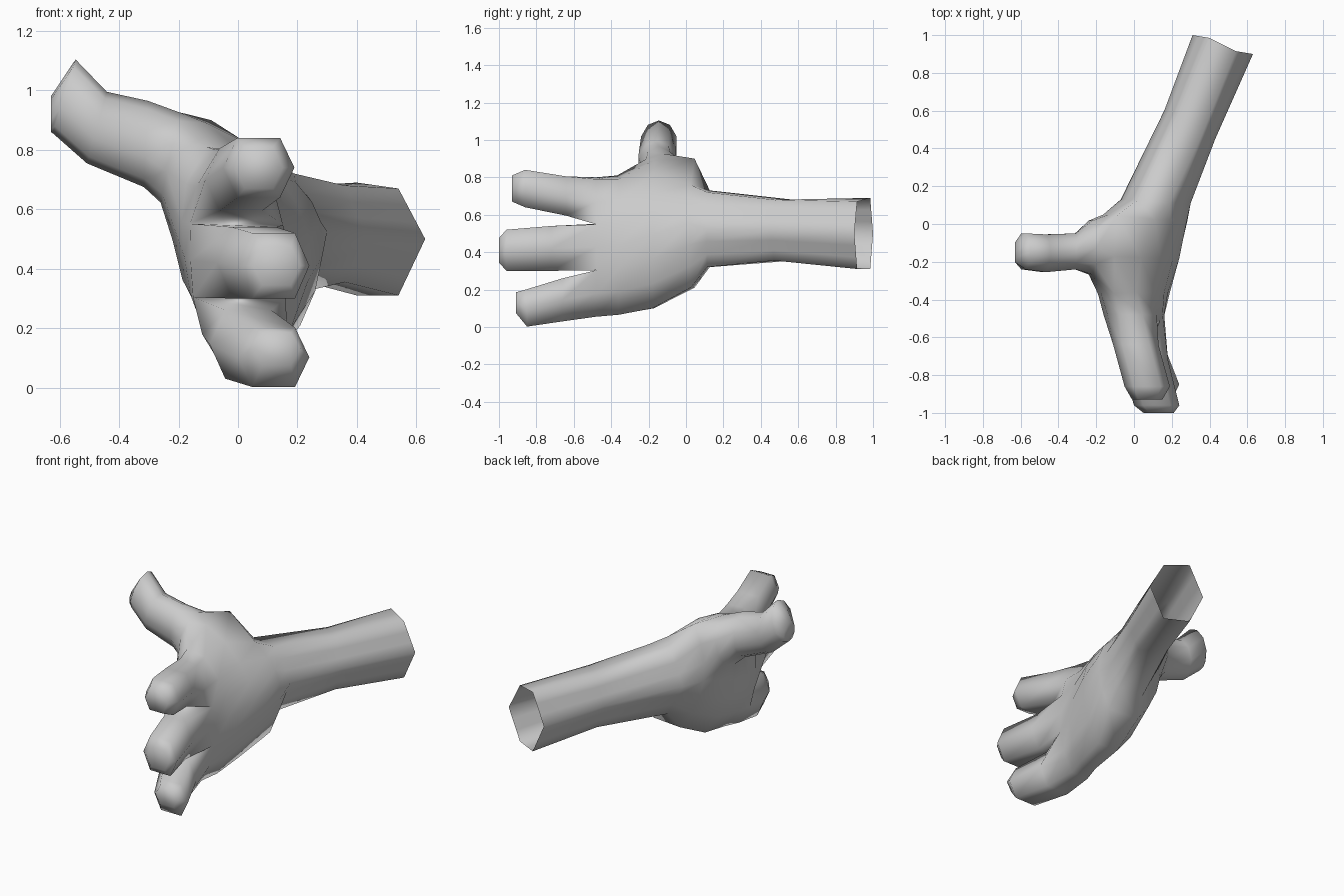
import bpy, bmesh, math
from mathutils import Vector

cube = bpy.data.objects.get("Cube")
if cube:
    bpy.data.objects.remove(cube, do_unlink=True)

bm = bmesh.new()


def loft(a, b):
    """Join two rings of equal length with quads."""
    n = len(a)
    for i in range(n):
        bm.faces.new((a[i], a[(i + 1) % n], b[(i + 1) % n], b[i]))


def arm_ring(y_l, y_r, x_l, x_r, lo, hi, inset, lean, drop, power):
    """Outline with seven points up each side, leaning towards the thumb
    and dropping on the upper back of the hand."""
    def side(x, y, sign, k, fall):
        t = k / 6
        corner = (abs(t - 0.5) * 2) ** power
        px = x + sign * inset * corner - lean * (t - 0.5)
        py = y + ((y_l + y_r) / 2 - y) * corner * 0.3
        pz = lo + (hi - lo) * t - fall * max(0, 2 * t - 1)
        return bm.verts.new((px, py, pz))
    left = [side(x_l, y_l, 1, k, 0) for k in range(7)]
    right = [side(x_r, y_r, -1, k, drop) for k in range(7)]
    return left, right


# Forearm, wrist and palm: one tube running forward to the finger webs
sections = [
    (1.00, 0.90, 0.31, 0.63, 0.31, 0.69, 0.09, 0.0, 0.02, 1),
    (0.60, 0.45, 0.16, 0.43, 0.355, 0.68, 0.07, 0.0, 0, 1),
    (0.13, 0.11, -0.07, 0.30, 0.32, 0.73, 0.10, 0.02, 0.01, 1),
    (0.05, 0.02, -0.16, 0.28, 0.21, 0.90, 0.12, 0.10, 0.14, 2),
    (-0.17, -0.18, -0.22, 0.24, 0.10, 0.89, 0.16, 0.09, 0.07, 2),
    (-0.37, -0.36, -0.18, 0.18, 0.065, 0.81, 0.12, 0.09, 0.02, 3),
    (-0.48, -0.48, -0.16, 0.16, 0.055, 0.80, 0.10, 0.03, 0.01, 3),
]
rings = [arm_ring(*s) for s in sections]
for (la, ra), (lb, rb) in zip(rings, rings[1:]):
    loft(la + ra[::-1], lb + rb[::-1])

# Fingers: six-sided tubes growing from the palm end, sharing the webs
fingers = [
    [(0.035, -0.66, 0.145, 0.13, 0.115), (0.12, -0.85, 0.102, 0.12, 0.10),
     (0.13, -0.91, 0.13, 0.08, 0.055)],
    [(0.055, -0.72, 0.42, 0.125, 0.12), (0.12, -0.96, 0.41, 0.12, 0.11),
     (0.13, -1.00, 0.41, 0.08, 0.065)],
    [(0.01, -0.64, 0.70, 0.12, 0.105), (0.07, -0.86, 0.74, 0.12, 0.10),
     (0.07, -0.93, 0.74, 0.08, 0.07)],
]
web_l, web_r = rings[-1]
for i, path in enumerate(fingers):
    k = 2 * i
    prev = web_l[k:k + 3] + web_r[k:k + 3][::-1]
    for x, y, z, w, h in path:
        hexagon = [(-0.6, -1), (-1, 0), (-0.6, 1), (0.6, 1), (1, 0), (0.6, -1)]
        ring = [bm.verts.new((x + w * u, y, z + h * v)) for u, v in hexagon]
        loft(prev, ring)
        prev = ring
    bm.faces.new(prev)

# Thumb: opens a patch on the upper palm and draws it out sideways
heel, mid, knuckle = (rings[j][0] for j in (3, 4, 5))
patch = set(heel[3:] + mid[3:] + knuckle[3:])
bmesh.ops.delete(bm, geom=[f for f in bm.faces if all(v in patch for v in f.verts)],
                 context='FACES')
prev = [heel[6], mid[6], knuckle[6], knuckle[5], knuckle[4], knuckle[3],
        mid[3], heel[3], heel[4], heel[5]]
thumb = [
    (-0.23, -0.125, 0.775, 0.15, 0.155, 0.2),
    (-0.31, -0.145, 0.82, 0.10, 0.145, 0.05),
    (-0.475, -0.155, 0.875, 0.105, 0.125, 0.27),
    (-0.585, -0.145, 0.98, 0.10, 0.13, 0.30),
    (-0.63, -0.15, 0.92, 0.055, 0.06, 0.0),
]
for x, y, z, ry, rz, tilt in thumb:
    up = Vector((math.sin(tilt), 0, math.cos(tilt)))
    ring = []
    for i in range(10):
        a = (i - 1) * math.tau / 10
        ring.append(bm.verts.new(Vector((x, y, z)) + up * rz * math.cos(a)
                                 - Vector((0, ry * math.sin(a), 0))))
    loft(prev, ring)
    prev = ring
bm.faces.new(prev)

bmesh.ops.recalc_face_normals(bm, faces=bm.faces)
for f in bm.faces:
    f.smooth = True
mesh = bpy.data.meshes.new("hand_and_forearm")
bm.to_mesh(mesh)
bm.free()
hand = bpy.data.objects.new("hand_and_forearm", mesh)
bpy.context.collection.objects.link(hand)

# Single plain colour
grey = bpy.data.materials.new("light_grey")
grey.use_nodes = True
colour = (0.6, 0.6, 0.6, 1)
grey.diffuse_color = colour
grey.node_tree.nodes["Principled BSDF"].inputs["Base Color"].default_value = colour
mesh.materials.append(grey)
